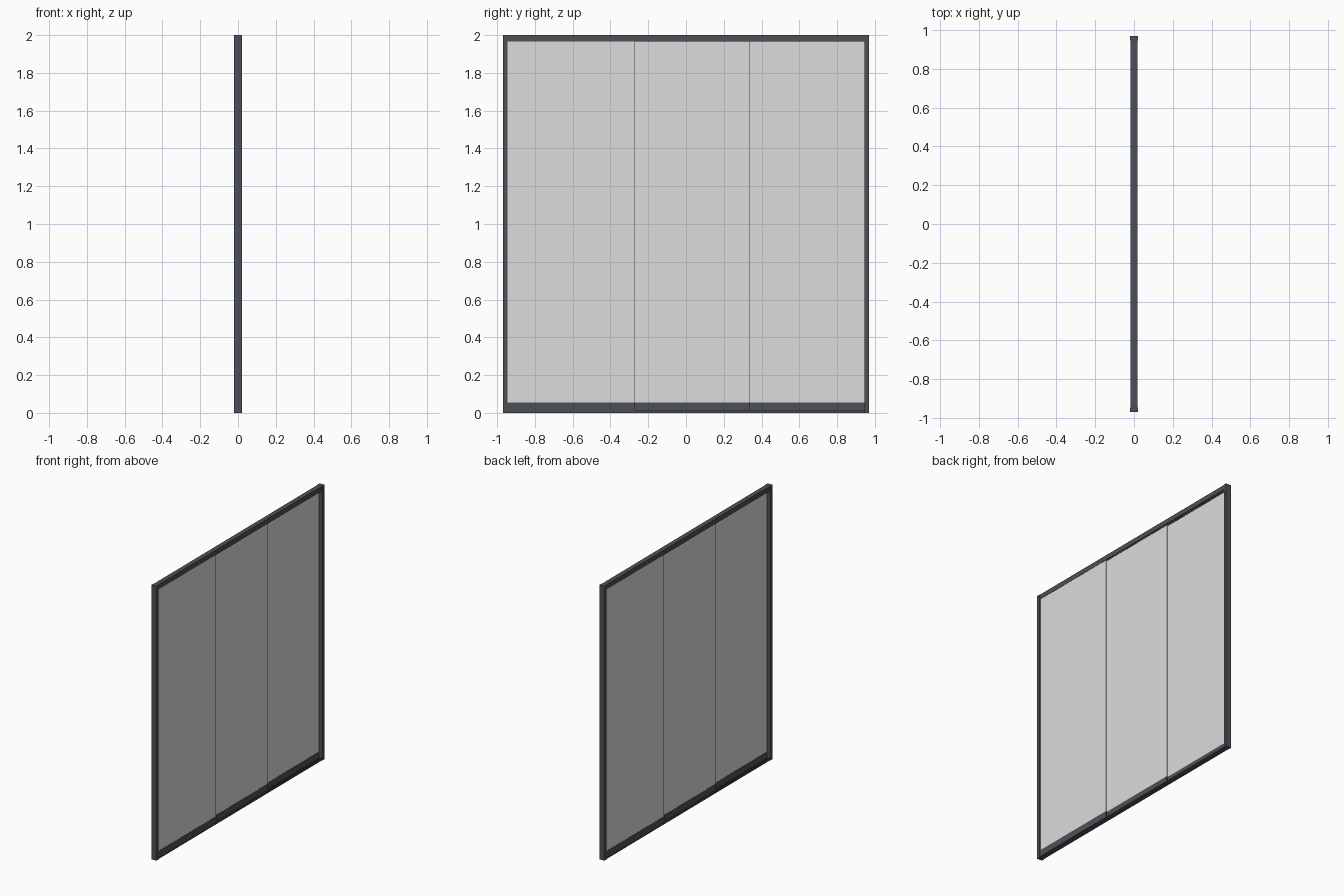
import bpy

if "Cube" in bpy.data.objects:
    bpy.data.objects.remove(bpy.data.objects["Cube"])


def material(name, rgb):
    m = bpy.data.materials.new(name)
    m.diffuse_color = (*rgb, 1.0)
    m.use_nodes = True
    m.node_tree.nodes["Principled BSDF"].inputs["Base Color"].default_value = m.diffuse_color
    return m


FRAME = material("anthracite frame", (0.073, 0.083, 0.095))
GLASS = material("pale glass", (0.716, 0.716, 0.716))


def box(name, x, y, z, mat):
    """Box from (min, max) ranges on each axis."""
    bpy.ops.mesh.primitive_cube_add(size=1)
    o = bpy.context.object
    o.name = name
    for v in o.data.vertices:
        v.co = [r[0] if c < 0 else r[1] for c, r in zip(v.co, (x, y, z))]
    o.data.materials.append(mat)
    return o


HALF = 0.97      # half of the overall width
INNER = 0.945    # inside face of the posts
LANE = 0.011     # spacing of the sliding lanes
PANEL = 0.68     # width of one panel

# Side posts
for side, name in ((-1, "left_post"), (1, "right_post")):
    box(name, (-0.02, 0.02), sorted((side * INNER, side * HALF)), (0, 2), FRAME)

# Top channel: roof plate with hanging fins between the lanes
span = (-INNER, INNER)
box("top_plate", (-0.0175, 0.0175), span, (1.992, 2), FRAME)
for i in range(4):
    x = (i - 1.5) * LANE
    box(f"top_fin_{i + 1}", (x - 0.001, x + 0.001), span, (1.965, 1.992), FRAME)

# Bottom track: thin base with one guide rib per lane
box("bottom_track", (-0.0175, 0.0175), span, (0, 0.004), FRAME)
for i in range(3):
    x = (i - 1) * LANE
    box(f"track_rib_{i + 1}", (x - 0.001, x + 0.001), span, (0.004, 0.014), FRAME)

# Three overlapping sliding panels, each a glass sheet in a bottom rail
for i in range(3):
    x = (1 - i) * LANE
    y0 = -0.95 + i * (1.9 - PANEL) / 2
    y = (max(y0, -INNER), min(y0 + PANEL, INNER))
    box(f"glass_panel_{i + 1}", (x - 0.0025, x + 0.0025), y, (0.05, 1.985), GLASS)
    box(f"panel_rail_{i + 1}", (x - 0.004, x + 0.004), y, (0.009, 0.055), FRAME)
